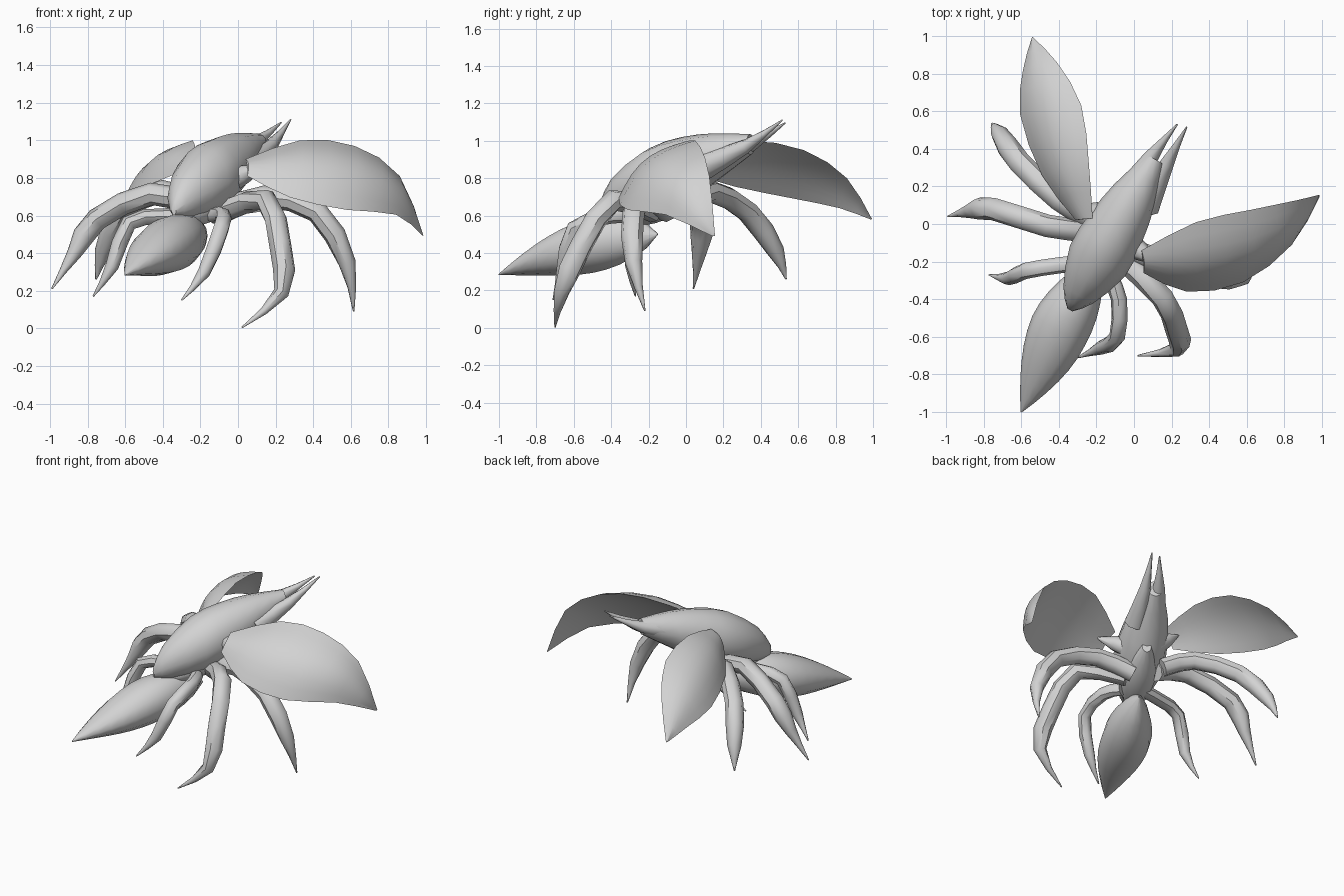
import bpy, bmesh, math
from mathutils import Vector

if "Cube" in bpy.data.objects:
    bpy.data.objects.remove(bpy.data.objects["Cube"])

grey = bpy.data.materials.new("plain grey")
grey.diffuse_color = (0.65, 0.65, 0.65, 1)
grey.use_nodes = True
grey.node_tree.nodes["Principled BSDF"].inputs["Base Color"].default_value = grey.diffuse_color

# Body axis in plan: tail point, forward direction, right direction
TAIL = Vector((-0.60, -1.0, 0))
FWD = Vector((0.49, 0.872, 0))
SIDE = Vector((0.872, -0.49, 0))
UP = Vector((0, 0, 1))
TURN = 2 * math.pi


def spline(points, steps=2):
    """Smooth curve through points of any dimension."""
    p = [Vector(q) for q in points]
    p = [2 * p[0] - p[1]] + p + [2 * p[-1] - p[-2]]
    out = []
    for a, b, c, d in zip(p, p[1:], p[2:], p[3:]):
        for i in range(steps):
            t = i / steps
            out.append(b + (c - a) * (t / 2) + (2 * a - 5 * b + 4 * c - d) * (t * t / 2)
                       + (3 * b - a - 3 * c + d) * (t ** 3 / 2))
    return out + [p[-2]]


def finish(name, rings):
    """Skin equal closed rings and cap both ends."""
    bm = bmesh.new()
    vs = [[bm.verts.new(p) for p in r] for r in rings]
    n = len(rings[0])
    for a, b in zip(vs, vs[1:]):
        for i in range(n):
            j = (i + 1) % n
            bm.faces.new((a[i], a[j], b[j], b[i]))
    bm.faces.new(vs[0])
    bm.faces.new(vs[-1])
    bmesh.ops.recalc_face_normals(bm, faces=bm.faces)
    me = bpy.data.meshes.new(name)
    bm.to_mesh(me)
    bm.free()
    for p in me.polygons:
        p.use_smooth = True
    me.set_sharp_from_angle(angle=math.radians(45))
    me.materials.append(grey)
    bpy.context.collection.objects.link(bpy.data.objects.new(name, me))


def ring(c, u, v, sides):
    return [c + u * math.cos(TURN * i / sides) + v * math.sin(TURN * i / sides)
            for i in range(sides)]


def body(name, sections):
    """Loft of ellipses on the body axis: distance, height, half width, half height."""
    finish(name, [ring(TAIL + FWD * k - SIDE * 0.04 * min(1, 2 * k) + UP * z,
                       SIDE * w, UP * h, 12) for k, z, w, h in sections])


def limb(name, path, radius, taper):
    """Tube through a path that narrows to a point over its last part."""
    pts = spline(path)
    n = len(pts) - 1
    ref = (pts[-1] - pts[0]).cross(UP).normalized()
    rings = []
    for i, p in enumerate(pts):
        d = (pts[min(i + 1, n)] - pts[max(i - 1, 0)]).normalized()
        u = (ref - d * ref.dot(d)).normalized()
        r = max(0.004, radius * min(1, (1 - i / n) / taper))
        rings.append(ring(p, u * r, d.cross(u) * r, 8))
    finish(name, rings)


def wing(name, high, low, rows=7):
    """Domed blade between a high and a low edge, with a flatter underside."""
    hi, lo = spline(high), spline(low)
    along = hi[-1] - hi[0]
    rings = []
    for a, b in zip(hi, lo):
        nrm = (b - a).cross(along).normalized()
        nrm *= math.copysign((b - a).length, nrm.z)
        outer = [a.lerp(b, i / rows) + nrm * 0.16 * math.sin(math.pi * i / rows)
                 for i in range(rows + 1)]
        inner = [a.lerp(b, i / rows) + nrm * 0.05 * math.sin(math.pi * i / rows)
                 for i in range(rows - 1, 0, -1)]
        rings.append(outer + inner)
    finish(name, rings)


# Hunched shell and head
body("shell", spline([
    (0.60, 0.635, 0.015, 0.035), (0.69, 0.695, 0.09, 0.115), (0.90, 0.775, 0.168, 0.185),
    (1.10, 0.835, 0.158, 0.185), (1.30, 0.91, 0.122, 0.13), (1.52, 0.98, 0.05, 0.055)]))

# Underside where the legs join, and the pointed tail bulb
body("thorax", [(0.66 + 0.56 * u, 0.58 + 0.14 * u, 0.03 + 0.08 * math.sin(math.pi * u),
                 0.04 + 0.05 * math.sin(math.pi * u)) for u in (i / 6 for i in range(7))])
body("abdomen", [(0.95 * u, 0.285 + 0.36 * u - 0.145 * u * u,
                  0.004 + 0.157 * abs(math.sin(math.pi * u ** 1.06)) ** 0.9,
                  0.004 + 0.148 * abs(math.sin(math.pi * u ** 1.4)) ** 0.7)
                 for u in (i / 12 for i in range(13))])

# Jaws
limb("left_jaw", [(-.03, .16, .93), (.09, .355, .985), (.23, .53, 1.095)], 0.08, 1)
limb("right_jaw", [(.06, .09, .86), (.175, .32, .97), (.28, .515, 1.11)], 0.075, 1)

# Wings and the short roots that carry them
wing("right_wing",
     [(.04, -.14, .90), (.33, .01, 1.0), (.62, .075, .97), (.86, .125, .81), (.985, .155, .49)],
     [(.05, -.26, .81), (.28, -.36, .695), (.58, -.31, .63), (.84, -.11, .605), (.985, .14, .49)])
wing("left_wing",
     [(-.22, .03, .93), (-.24, .32, 1.0), (-.28, .63, .95), (-.41, .86, .80), (-.54, .995, .58)],
     [(-.31, .02, .83), (-.49, .26, .755), (-.605, .58, .69), (-.59, .82, .64), (-.545, .985, .58)])
limb("right_wing_root", [(-.05, -.08, .78), (.13, -.22, .86)], 0.07, 0.7)
limb("left_wing_root", [(-.14, .04, .79), (-.29, .10, .89)], 0.07, 0.7)

# Six legs, each posed differently
limb("right_front_leg", [(-.08, -.10, .62), (.14, -.20, .70), (.42, -.28, .62),
                         (.58, -.28, .35), (.615, -.22, .09)], 0.06, 0.32)
limb("right_middle_leg", [(-.08, -.17, .62), (.15, -.39, .68), (.225, -.56, .44),
                          (.23, -.665, .19), (.02, -.70, .004)], 0.06, 0.36)
limb("right_rear_leg", [(-.13, -.28, .60), (-.08, -.40, .60), (-.09, -.60, .53),
                        (-.18, -.66, .30), (-.30, -.71, .15)], 0.043, 0.3)
limb("left_front_leg", [(-.22, .02, .66), (-.40, .13, .73), (-.61, .33, .62),
                        (-.715, .48, .41), (-.755, .535, .26)], 0.06, 0.32)
limb("left_middle_leg", [(-.22, -.04, .65), (-.46, -.01, .715), (-.75, .08, .58),
                         (-.87, .07, .40), (-.99, .04, .21)], 0.06, 0.38)
limb("left_rear_leg", [(-.22, -.20, .60), (-.40, -.22, .595), (-.58, -.25, .56),
                       (-.67, -.29, .33), (-.77, -.27, .17)], 0.043, 0.3)
